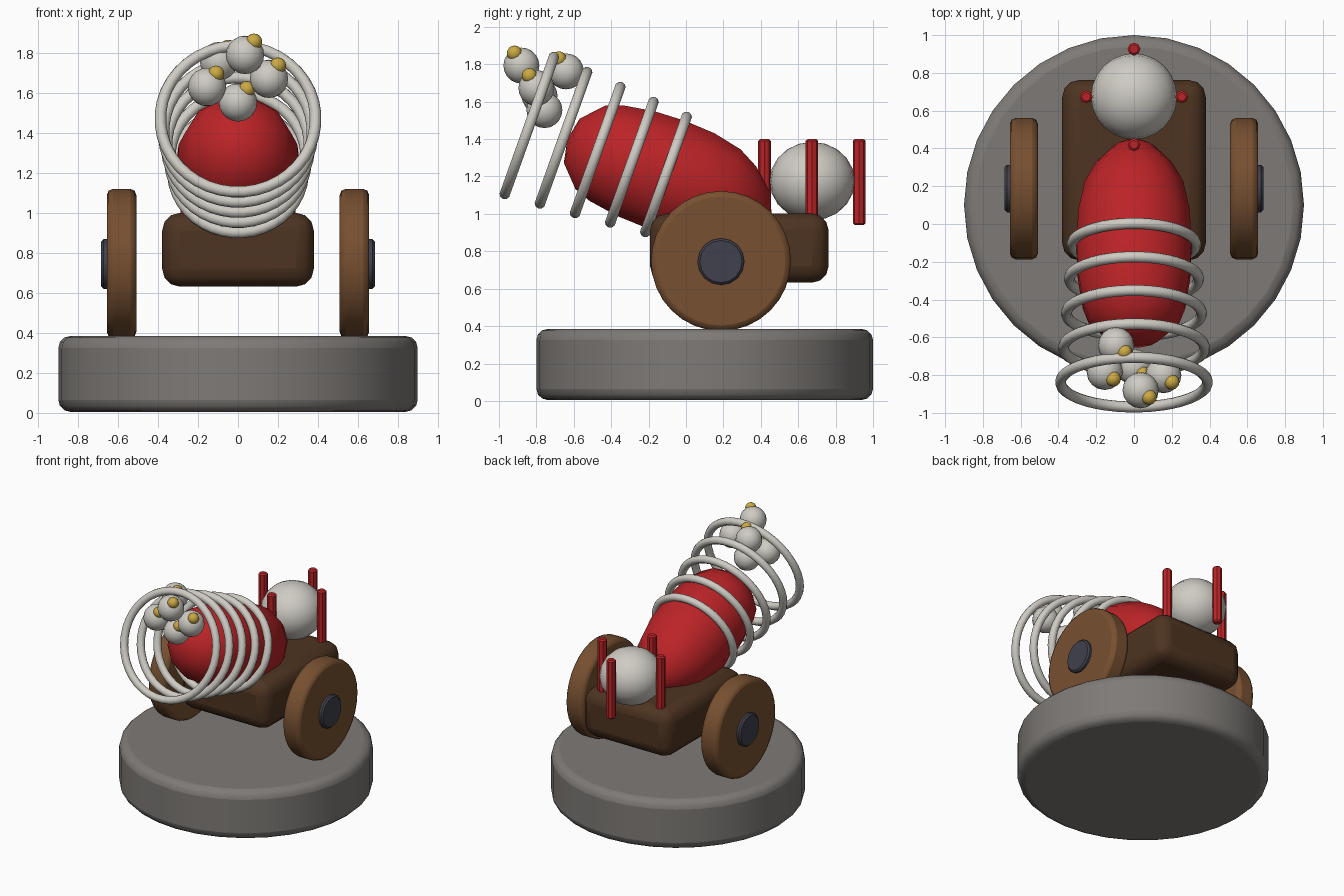
import bpy, bmesh, math
from mathutils import Vector, Matrix

if "Cube" in bpy.data.objects:
    bpy.data.objects.remove(bpy.data.objects["Cube"])


def mat(name, *rgb):
    m = bpy.data.materials.new(name)
    m.diffuse_color = (*rgb, 1)
    m.use_nodes = True
    m.node_tree.nodes["Principled BSDF"].inputs["Base Color"].default_value = m.diffuse_color
    return m


STONE = mat("stone grey", .21, .195, .183)
RED = mat("red", .50, .017, .020)
WHITE = mat("off white", .62, .60, .55)
WOOD = mat("wheel brown", .185, .080, .030)
DARK = mat("dark brown", .075, .034, .015)
IRON = mat("iron", .050, .052, .072)
GOLD = mat("gold", .60, .40, .055)


def finish(name, bm, material, matrix=None, bevel=0, segs=3, angle=40):
    """Turn a bmesh into a bevelled, smooth shaded object."""
    if matrix:
        bm.transform(matrix)
    bmesh.ops.recalc_face_normals(bm, faces=bm.faces)
    me = bpy.data.meshes.new(name)
    bm.to_mesh(me)
    bm.free()
    me.materials.append(material)
    ob = bpy.data.objects.new(name, me)
    bpy.context.collection.objects.link(ob)
    if bevel:
        mod = ob.modifiers.new("bevel", 'BEVEL')
        mod.width, mod.segments = bevel, segs
        mod.limit_method, mod.angle_limit = 'ANGLE', math.radians(50)
    bpy.ops.object.select_all(action='DESELECT')
    ob.select_set(True)
    bpy.context.view_layer.objects.active = ob
    bpy.ops.object.shade_smooth_by_angle(angle=math.radians(angle))
    return ob


def cylinder(name, loc, r, depth, material, sides, along_x=False, bevel=0, segs=3):
    bm = bmesh.new()
    bmesh.ops.create_cone(bm, cap_ends=True, segments=sides, radius1=r, radius2=r, depth=depth)
    rot = Matrix.Rotation(math.pi / 2, 4, 'Y') if along_x else Matrix.Identity(4)
    return finish(name, bm, material, Matrix.Translation(loc) @ rot, bevel, segs)


def ball(name, loc, radii, material, u=16, v=10):
    bm = bmesh.new()
    bmesh.ops.create_uvsphere(bm, u_segments=u, v_segments=v, radius=1)
    return finish(name, bm, material, Matrix.Translation(loc) @ Matrix.Diagonal((*radii, 1)), angle=60)


def lathe(name, profile, sides, material, matrix, closed=False):
    """Revolve (radius, height) points around local z."""
    bm = bmesh.new()
    rings = []
    for r, h in profile:
        if r == 0:
            rings.append([bm.verts.new((0, 0, h))] * sides)
            continue
        rings.append([bm.verts.new((r * math.cos(2 * math.pi * (i + .5) / sides),
                                    r * math.sin(2 * math.pi * (i + .5) / sides), h))
                      for i in range(sides)])
    pairs = list(zip(rings, rings[1:])) + ([(rings[-1], rings[0])] if closed else [])
    for a, b in pairs:
        for i in range(sides):
            j = (i + 1) % sides
            bm.faces.new(list(dict.fromkeys((a[i], a[j], b[j], b[i]))))
    return finish(name, bm, material, matrix, angle=60)


# round stone base
cylinder("base", (0, .1, .195), .9, .38, STONE, 32, bevel=.06)

# carriage body
bm = bmesh.new()
bmesh.ops.create_cube(bm, size=1)
finish("carriage", bm, DARK, Matrix.Translation((0, .285, .817)) @ Matrix.Diagonal((.76, .955, .37, 1)), .09)

# wheels and hubs
for side, s in (("left", -1), ("right", 1)):
    cylinder(side + "_wheel", (s * .583, .187, .748), .374, .147, WOOD, 32, True, .03, 2)
    cylinder(side + "_hub", (s * .645, .187, .745), .125, .08, IRON, 16, True, .012, 1)

# barrel and its hoops share one tilted axis, local z pointing to the muzzle
tilt = math.radians(19.7)
axis = Vector((0, -math.cos(tilt), math.sin(tilt)))
origin = Vector((0, -.107, 1.211))
frame = Matrix.Translation(origin) @ axis.to_track_quat('Z', 'X').to_matrix().to_4x4()
barrel = [(0, -.6), (.11, -.545), (.21, -.44), (.27, -.33), (.305, -.17), (.315, 0),
          (.308, .17), (.28, .34), (.245, .43), (.13, .535), (0, .56)]
lathe("barrel", barrel, 12, RED, frame)
for k in range(5):
    R = .327 + .0155 * k
    tube = [(R + .029 * math.cos(t * math.pi / 5), .194 * k + .029 * math.sin(t * math.pi / 5))
            for t in range(10)]
    lathe(f"hoop_{k + 1}", tube, 40, WHITE, frame, True)

# rear ball held by four pegs
ball("rear_ball", (0, .675, 1.175), (.228, .228, .21), WHITE, 24, 10)
for i in range(4):
    a = i * math.pi / 2
    cylinder(f"peg_{i + 1}", (.253 * math.cos(a), .673 + .253 * math.sin(a), 1.17),
             .034, .46, RED, 8, bevel=.01, segs=1)

# small shots flying from the muzzle, each with a gold bead
shots = [(.035, -.88, 1.793), (-.155, -.783, 1.632), (.155, -.80, 1.673),
         (0, -.757, 1.555), (-.095, -.642, 1.762)]
for i, p in enumerate(shots):
    ball(f"shot_{i + 1}", p, (.096,) * 3, WHITE)
    ball(f"shot_bead_{i + 1}", Vector(p) + Vector((.045, -.037, .066)), (.041,) * 3, GOLD, 12, 8)
